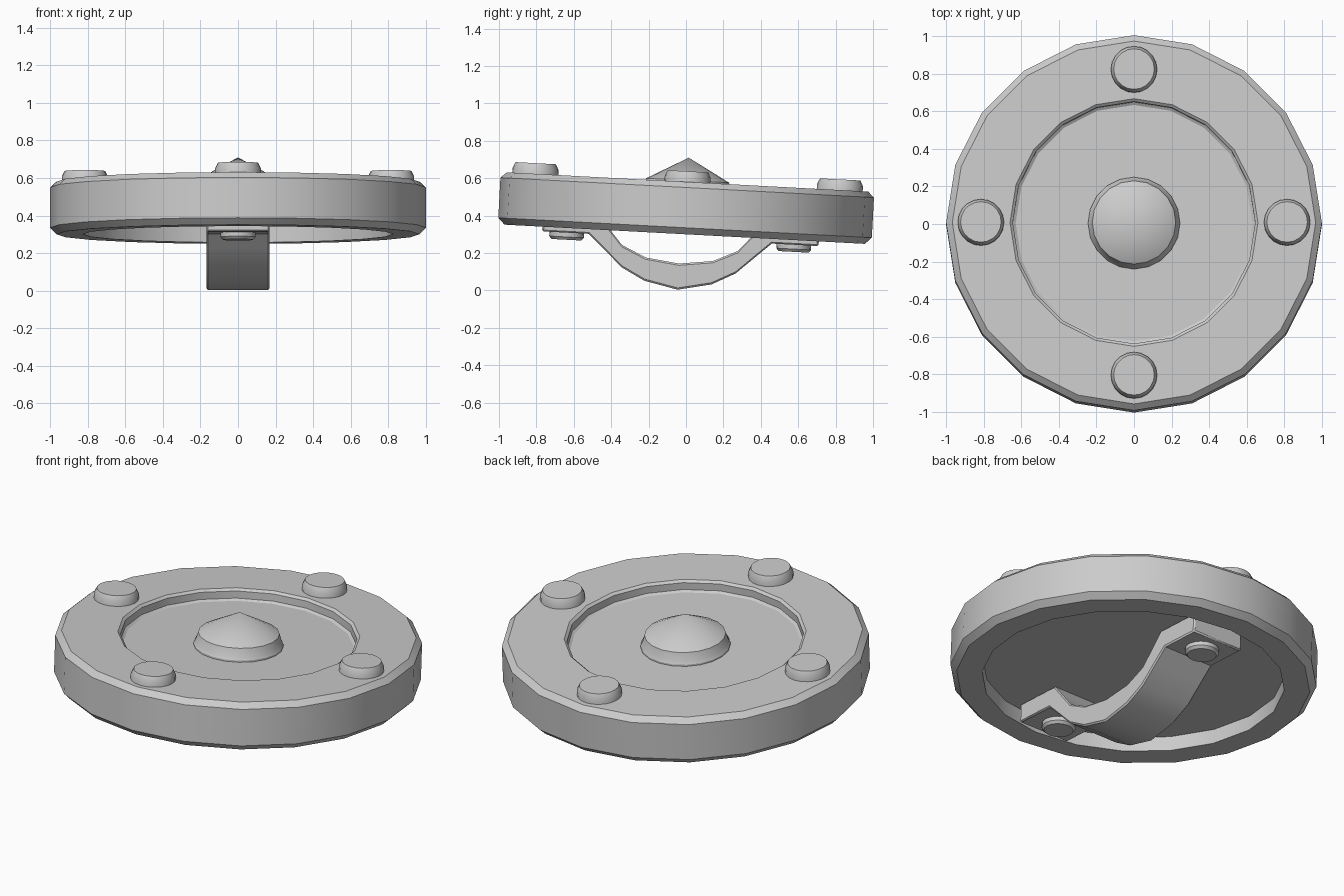
import bpy, bmesh
from math import cos, sin, pi, radians
from mathutils import Matrix, Vector

if "Cube" in bpy.data.objects:
    bpy.data.objects.remove(bpy.data.objects["Cube"])

# whole model leans about the x axis
PIVOT = Vector((0, 0, 0.43))
TILT = Matrix.Translation(PIVOT) @ Matrix.Rotation(radians(-3.05), 4, 'X') @ Matrix.Translation(-PIVOT)


def finish(name, bm):
    bmesh.ops.recalc_face_normals(bm, faces=bm.faces)
    bm.transform(TILT)
    me = bpy.data.meshes.new(name)
    bm.to_mesh(me)
    bm.free()
    ob = bpy.data.objects.new(name, me)
    bpy.context.collection.objects.link(ob)
    bpy.ops.object.select_all(action='DESELECT')
    ob.select_set(True)
    bpy.context.view_layer.objects.active = ob
    bpy.ops.object.shade_smooth_by_angle(angle=radians(30))
    return ob


def lathe(name, profile, sides=20, at=(0, 0)):
    """Revolve (radius, z) points; radius 0 becomes a single pole vertex."""
    bm = bmesh.new()
    rings = []
    for r, z in profile:
        n = 1 if r == 0 else sides
        rings.append([bm.verts.new((at[0] + r * cos(2 * pi * i / sides),
                                    at[1] + r * sin(2 * pi * i / sides), z)) for i in range(n)])
    for a, b in zip(rings, rings[1:]):
        for i in range(sides):
            quad = [a[i % len(a)], a[(i + 1) % len(a)], b[(i + 1) % len(b)], b[i % len(b)]]
            bm.faces.new(list(dict.fromkeys(quad)))
    return finish(name, bm)


# shield body: bevelled rim, sunken front panel, hollow back
lathe("shield_body", [(0, .385), (.825, .385), (.825, .30), (.965, .30), (1, .335), (1, .55),
                      (.967, .58), (.66, .58), (.645, .567), (.645, .525), (.63, .515), (0, .515)])

# central boss
lathe("boss", [(0, .50), (.245, .50), (.245, .525), (.236, .54), (.222, .588), (0, .71)])

# four rivets on the rim
for i in range(4):
    a = i * pi / 2
    lathe(f"rim_rivet_{i + 1}", [(0, .56), (.123, .56), (.123, .607), (.108, .637), (0, .637)],
          at=(.815 * cos(a), .815 * sin(a)))

# grip strap: half outline mirrored about its middle, then extruded across x
CY = -.022
outer = [(0, .002), (.18, .04), (.305, .105), (.41, .202), (.49, .275), (.74, .275)]
inner = [(0, .142), (.18, .165), (.31, .225), (.375, .30), (.45, .387), (.74, .387)]
half = outer + inner[::-1]
loop = half + [(-y, z) for y, z in half[-2:0:-1] if y > 0]
bm = bmesh.new()
bottom = [(-y, z) for y, z in outer[:0:-1]] + outer
top = [(-y, z) for y, z in inner[:0:-1]] + inner
W = .168
grid = [[bm.verts.new((x, CY + y, z)) for y, z in row] for x, row in
        ((-W, bottom), (W, bottom), (W, top), (-W, top))]
for a, b in zip(grid, grid[1:] + grid[:1]):
    for i in range(len(bottom) - 1):
        bm.faces.new((a[i], a[i + 1], b[i + 1], b[i]))
for k in (0, -1):
    bm.faces.new([row[k] for row in grid])
strap = finish("grip_strap", bm)
bev = strap.modifiers.new("edge_bevel", 'BEVEL')
bev.width = .008
bev.segments = 1
bev.limit_method = 'ANGLE'
bev.angle_limit = radians(60)

# bolts holding the strap ends
for side, s in (("front", -1), ("back", 1)):
    lathe(f"strap_bolt_{side}", [(0, .29), (.093, .29), (.093, .252), (.08, .237), (0, .237)],
          sides=16, at=(0, CY + s * .608))
